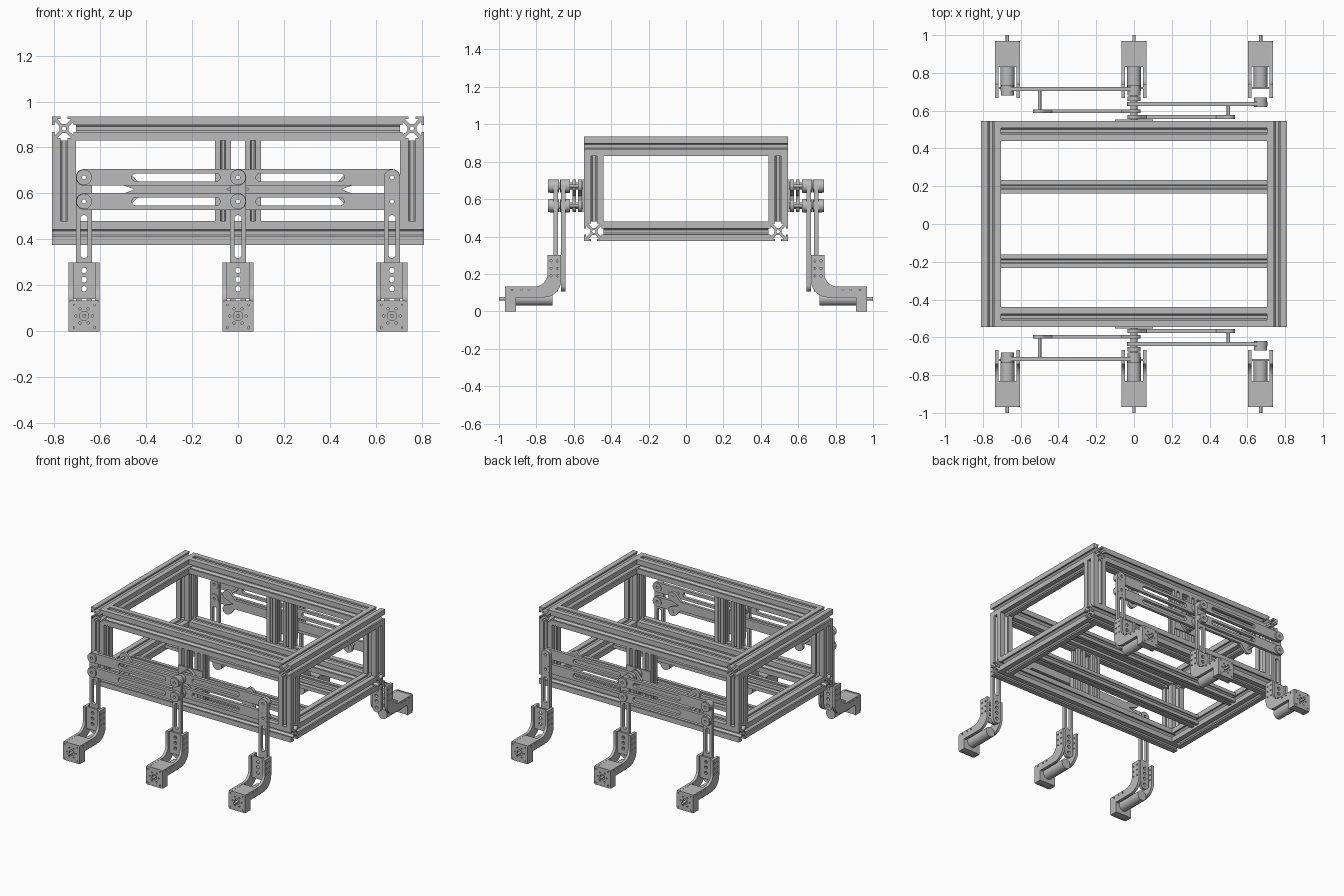
import bpy, bmesh
from math import sin, cos, pi, radians
from mathutils import Matrix, Vector

cube = bpy.data.objects.get("Cube")
if cube:
    bpy.data.objects.remove(cube)

grey = bpy.data.materials.new("aluminium_grey")
grey.use_nodes = True
colour = (0.5, 0.5, 0.5, 1)
grey.diffuse_color = colour
grey.node_tree.nodes["Principled BSDF"].inputs["Base Color"].default_value = colour

# Local outline plane for parts extruded along each axis
FRAMES = {
    "X": Matrix(((0, 0, 1, 0), (1, 0, 0, 0), (0, 1, 0, 0), (0, 0, 0, 1))),
    "Y": Matrix.Rotation(pi / 2, 4, "X"),
    "Z": Matrix.Identity(4),
}
parts = []


def extrude(name, outlines, axis, at, thick):
    """Fill outlines (inner ones become holes) and extrude along an axis, centred on at."""
    curve = bpy.data.curves.new(name, "CURVE")
    curve.dimensions = "2D"
    curve.fill_mode = "BOTH"
    curve.extrude = thick / 2
    for pts in outlines:
        spline = curve.splines.new("POLY")
        spline.points.add(len(pts) - 1)
        for p, (u, v) in zip(spline.points, pts):
            p.co = (u, v, 0, 1)
        spline.use_cyclic_u = True
    temp = bpy.data.objects.new(name, curve)
    mesh = bpy.data.meshes.new_from_object(temp)
    bpy.data.objects.remove(temp)
    bpy.data.curves.remove(curve)
    bm = bmesh.new()
    bm.from_mesh(mesh)
    bmesh.ops.remove_doubles(bm, verts=bm.verts, dist=1e-5)
    bm.transform(Matrix.Translation(at) @ FRAMES[axis])
    bmesh.ops.recalc_face_normals(bm, faces=bm.faces)
    bm.to_mesh(mesh)
    bm.free()
    mesh.name = name
    mesh.materials.clear()
    mesh.materials.append(grey)
    obj = bpy.data.objects.new(name, mesh)
    bpy.context.collection.objects.link(obj)
    parts.append(obj)
    return obj


def arc(u, v, r, a, b, n=10):
    return [(u + r * cos(radians(a + (b - a) * i / n)),
             v + r * sin(radians(a + (b - a) * i / n))) for i in range(n + 1)]


def circle(u, v, r, n=20):
    return arc(u, v, r, 0, 360 - 360 / n, n - 1)


def rect(u0, u1, v0, v1):
    return [(u0, v0), (u1, v0), (u1, v1), (u0, v1)]


def slot_h(u0, u1, v, r):
    return arc(u1, v, r, -90, 90) + arc(u0, v, r, 90, 270)


def slot_v(u, v0, v1, r):
    return arc(u, v1, r, 0, 180) + arc(u, v0, r, 180, 360)


def beam(name, axis, at, length, size=0.105):
    """Slotted extrusion: one side of the section turned four times, with a centre bore."""
    side = [(1, -1), (1, -.3), (.79, -.3), (.79, -.58), (.36, -.16), (.36, .16),
            (.79, .58), (.79, .3), (1, .3)]
    h = size / 2
    section = []
    for k in range(4):
        c, s = round(cos(k * pi / 2)), round(sin(k * pi / 2))
        section += [(h * (c * u - s * v), h * (s * u + c * v)) for u, v in side]
    extrude(name, [section, circle(0, 0, h * .18, 12)], axis, at, length)


# ---- Frame ----
FX, FY, LOW, HIGH = 0.757, 0.4925, 0.4275, 0.8825
for s, lr in ((1, "left"), (-1, "right")):
    beam(f"top_{lr}_rail", "Y", (s * FX, 0, HIGH), 1.09)
    beam(f"bottom_{lr}_rail", "Y", (s * FX, 0, LOW), 0.88)
for s, fb in ((-1, "front"), (1, "back")):
    beam(f"top_{fb}_rail", "X", (0, s * FY, HIGH), 1.409)
    beam(f"bottom_{fb}_rail", "X", (0, s * FY, LOW), 1.62)
    beam(f"{fb}_floor_beam", "X", (0, s * 0.197, LOW), 1.409, 0.07)
    for t, lr in ((1, "left"), (-1, "right")):
        beam(f"{fb}_{lr}_corner_post", "Z", (t * FX, s * FY, 0.655), 0.35)
        beam(f"{fb}_{lr}_middle_post", "Z", (t * 0.065, s * 0.51, 0.655), 0.35, 0.07)

# ---- Suspension: heights of the two pivot rows, distance of legs from the middle ----
PIVOTS = (0.67, 0.565)
LEG = 0.67
BORE = 0.009


def tube(name, x, z, y0, y1, sy, r, bore=BORE):
    rings = [circle(x, z, r)] + ([circle(x, z, bore, 14)] if bore else [])
    extrude(name, rings, "Y", (0, sy * (y0 + y1) / 2, 0), abs(y1 - y0))


def link_bar(name, sx, y, z):
    ends = sorted((0, sx * LEG))
    window = sorted((sx * 0.095, sx * 0.445))
    extrude(name, [slot_h(*ends, z, .036), slot_h(*window, z, .017),
                   circle(0, z, BORE, 14), circle(sx * LEG, z, BORE, 14)],
            "Y", (0, y, 0), 0.022)


def rocker_plate(name, sx, y):
    """Central strip that forks to both pivot rows at each end."""
    hi, lo = PIVOTS
    mid, r = (hi + lo) / 2, 0.035
    pts = (arc(.5, hi, r, -45, 135) + [(.435, .65), (.065, .65)]
           + arc(0, hi, r, 45, 225) + [(.05, mid)]
           + arc(0, lo, r, 135, 315) + [(.065, .585), (.435, .585)]
           + arc(.5, lo, r, -135, 45) + [(.45, mid)])
    holes = [circle(0, z, BORE, 14) for z in PIVOTS]
    extrude(name, [[(sx * u, v) for u, v in pts]] + holes, "Y", (0, y, 0), 0.02)


def leg_strut(name, x, y):
    holes = [circle(x, z, .012, 14) for z in (.14, .185, .225, .265)]
    holes += [circle(x, z, BORE, 14) for z in PIVOTS]
    extrude(name, [slot_v(x, .14, PIVOTS[0], .035), slot_v(x, .335, .49, .016)] + holes,
            "Y", (0, y, 0), 0.024)


def foot(tag, x, sy):
    """Curved bracket holding a geared motor with its shaft pointing outward."""
    profile = ([(.965, 0), (.965, .132)] + arc(.81, .202, .07, 270, 180)
               + [(.74, .3), (.668, .3)] + arc(.758, .165, .09, 180, 270)
               + [(.91, .075), (.91, 0)])
    holes = [circle(u, v, .006, 10) for u in (.722, .688) for v in (.19, .23, .27)]
    holes += [circle(u, .118, .006, 10) for u in (.93, .88, .84)]
    loops = [[(sy * u, v) for u, v in loop] for loop in [profile] + holes]
    for s, lr in ((1, "left"), (-1, "right")):
        extrude(f"{tag}_foot_{lr}_cheek", loops, "X", (x + s * .057, 0, 0), .02)
    extrude(f"{tag}_foot_top", [rect(x - .06, x + .06, .118, .131)], "Y",
            (0, sy * .897, 0), .134)
    web_holes = [circle(x, z, .012, 14) for z in (.185, .225, .265)]
    extrude(f"{tag}_foot_web", [rect(x - .05, x + .05, .14, .3)] + web_holes, "Y",
            (0, sy * .72, 0), .012)
    # Motor: gearbox block, drilled face, can, shaft
    extrude(f"{tag}_gearbox", [rect(x - .048, x + .048, .002, .12)], "Y", (0, sy * .934, 0), .048)
    c, h = .067, .067
    corners = []
    for a, (u, v) in zip((0, 90, 180, 270), ((1, 1), (-1, 1), (-1, -1), (1, -1))):
        corners += arc(x + u * (h - .012), c + v * (h - .012), .012, a, a + 90, 4)
    drilled = [circle(x + u * .05, c + v * .05, .007, 12) for u in (1, -1) for v in (1, -1)]
    drilled += [circle(x + .036 * cos(k * pi / 3), c + .036 * sin(k * pi / 3), .005, 10)
                for k in range(6)]
    drilled.append(circle(x, c, .02))
    extrude(f"{tag}_motor_face", [corners] + drilled, "Y", (0, sy * .963, 0), .012)
    tube(f"{tag}_motor_can", x, c, .715, .915, sy, .037, 0)
    tube(f"{tag}_motor_shaft", x, c, .95, 1.0, sy, .009, 0)


for sy, fb in ((-1, "front"), (1, "back")):
    # Outer link pairs, inner rocker plates and the mount on the frame
    for z, row in zip(PIVOTS, ("upper", "lower")):
        link_bar(f"{fb}_right_{row}_link", -1, sy * .715, z)
        link_bar(f"{fb}_left_{row}_link", 1, sy * .635, z)
        tube(f"{fb}_{row}_centre_pin", 0, z, .545, .73, sy, .018)
        tube(f"{fb}_{row}_centre_spacer", 0, z, .65, .675, sy, .034)
        tube(f"{fb}_{row}_right_boss", -LEG, z, .68, .737, sy, .034)
        tube(f"{fb}_{row}_centre_boss", 0, z, .68, .737, sy, .034)
        tube(f"{fb}_{row}_left_boss", LEG, z, .62, .67, sy, .034)
        tube(f"{fb}_{row}_right_tie_pin", -.5, z, .59, .72, sy, .009, 0)
        tube(f"{fb}_{row}_left_tie_pin", .5, z, .555, .64, sy, .009, 0)
    rocker_plate(f"{fb}_right_rocker", -1, sy * .597)
    rocker_plate(f"{fb}_left_rocker", 1, sy * .567)
    extrude(f"{fb}_pivot_mount", [rect(-.1, .1, .53, .705)]
            + [circle(0, z, BORE, 14) for z in PIVOTS], "Y", (0, sy * .549, 0), .009)
    # Three legs per side
    for x, y, pos in ((-LEG, .697, "right"), (0, .697, "middle"), (LEG, .657, "left")):
        leg_strut(f"{fb}_{pos}_leg_strut", x, sy * y)
        foot(f"{fb}_{pos}", x, sy)

# Smooth the round parts, keep edges sharp
bpy.ops.object.select_all(action="DESELECT")
for obj in parts:
    obj.select_set(True)
bpy.context.view_layer.objects.active = parts[0]
bpy.ops.object.shade_smooth_by_angle(angle=radians(30))
